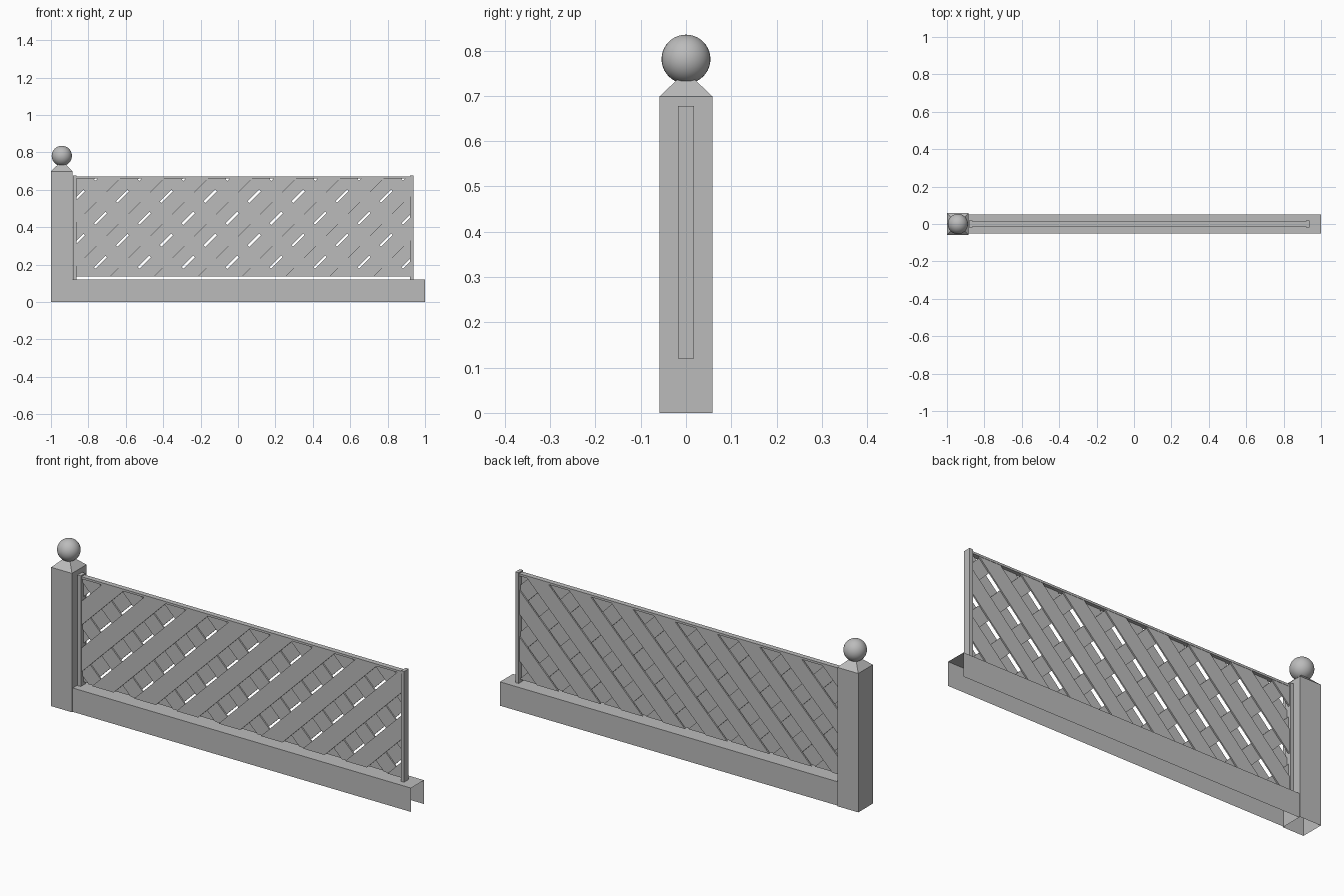
import bpy
import bmesh
from math import radians
from mathutils import Vector

old = bpy.data.objects.get("Cube")
if old:
    bpy.data.objects.remove(old, do_unlink=True)

grey = bpy.data.materials.new("plain_grey")
grey.use_nodes = True
colour = (0.5, 0.5, 0.5, 1)
grey.diffuse_color = colour
grey.node_tree.nodes["Principled BSDF"].inputs["Base Color"].default_value = colour


def finish(name, bm):
    mesh = bpy.data.meshes.new(name)
    bm.to_mesh(mesh)
    bm.free()
    mesh.materials.append(grey)
    obj = bpy.data.objects.new(name, mesh)
    bpy.context.collection.objects.link(obj)
    return obj


def box(name, x0, x1, half_depth, z0, z1, open_sides=()):
    """Box centred on y = 0; faces pointing along open_sides are left out."""
    bm = bmesh.new()
    bmesh.ops.create_cube(bm, size=1)
    gone = [f for f in bm.faces
            if any(f.normal.dot(Vector(d)) > 0.9 for d in open_sides)]
    bmesh.ops.delete(bm, geom=gone, context="FACES")
    for v in bm.verts:
        v.co = ((x0 + x1) / 2 + v.co.x * (x1 - x0),
                v.co.y * 2 * half_depth,
                (z0 + z1) / 2 + v.co.z * (z1 - z0))
    return finish(name, bm)


DOWN, RIGHT_END = (0, 0, -1), (1, 0, 0)

# Hollow main post and hollow plinth
POST_X = -0.942
box("main_post", -1, -0.884, 0.058, 0, 0.695, [DOWN])
box("plinth", -0.884, 1, 0.052, 0, 0.12, [DOWN, RIGHT_END])

# Tapered post cap
bm = bmesh.new()
rings = []
for half, z in ((0.058, 0.695), (0.058, 0.699), (0.018, 0.737)):
    rings.append([bm.verts.new((POST_X + sx * half, sy * half, z))
                  for sx, sy in ((-1, -1), (1, -1), (1, 1), (-1, 1))])
for low, high in zip(rings, rings[1:]):
    for i in range(4):
        j = (i + 1) % 4
        bm.faces.new((low[i], low[j], high[j], high[i]))
bm.faces.new(rings[-1])
finish("post_cap", bm)

# Ball finial
bm = bmesh.new()
bmesh.ops.create_uvsphere(bm, u_segments=32, v_segments=20, radius=0.054)
bmesh.ops.translate(bm, verts=bm.verts, vec=(POST_X, 0, 0.781))
for f in bm.faces:
    f.smooth = True
finish("ball_finial", bm)

# Trellis frame
box("trellis_left_upright", -0.881, -0.863, 0.018, 0.12, 0.677)
box("trellis_right_upright", 0.92, 0.938, 0.018, 0.12, 0.677)
box("trellis_top_rail", -0.863, 0.92, 0.013, 0.66, 0.671)

# Diagonal slats, trimmed to the frame
X0, X1, Z0, Z1 = -0.863, 0.925, 0.135, 0.662
PITCH = 0.235


def slats(name, lean, start, width, y):
    """Layer of slats centred on the lines z = lean * x + start + k * PITCH."""
    bm = bmesh.new()
    half = width * 0.7071
    for k in range(-12, 13):
        c = start + k * PITCH
        corners = [(x, lean * x + c + side * half)
                   for x, side in ((-2, -1), (2, -1), (2, 1), (-2, 1))]
        bm.faces.new([bm.verts.new((x, y, z)) for x, z in corners])
    for point, normal in (((X0, 0, 0), (-1, 0, 0)), ((X1, 0, 0), (1, 0, 0)),
                          ((0, 0, Z0), (0, 0, -1)), ((0, 0, Z1), (0, 0, 1))):
        bmesh.ops.bisect_plane(bm, geom=bm.verts[:] + bm.edges[:] + bm.faces[:],
                               plane_co=point, plane_no=normal, clear_outer=True)
    obj = finish(name, bm)
    solid = obj.modifiers.new("thickness", "SOLIDIFY")
    solid.thickness = 0.007
    solid.offset = 0
    return obj


slats("front_slats", 1, 0.175, 0.085, -0.008)
slats("middle_slats", -1, 0.3, 0.078, 0)
slats("back_slats", 1, 0.312, 0.085, 0.008)
